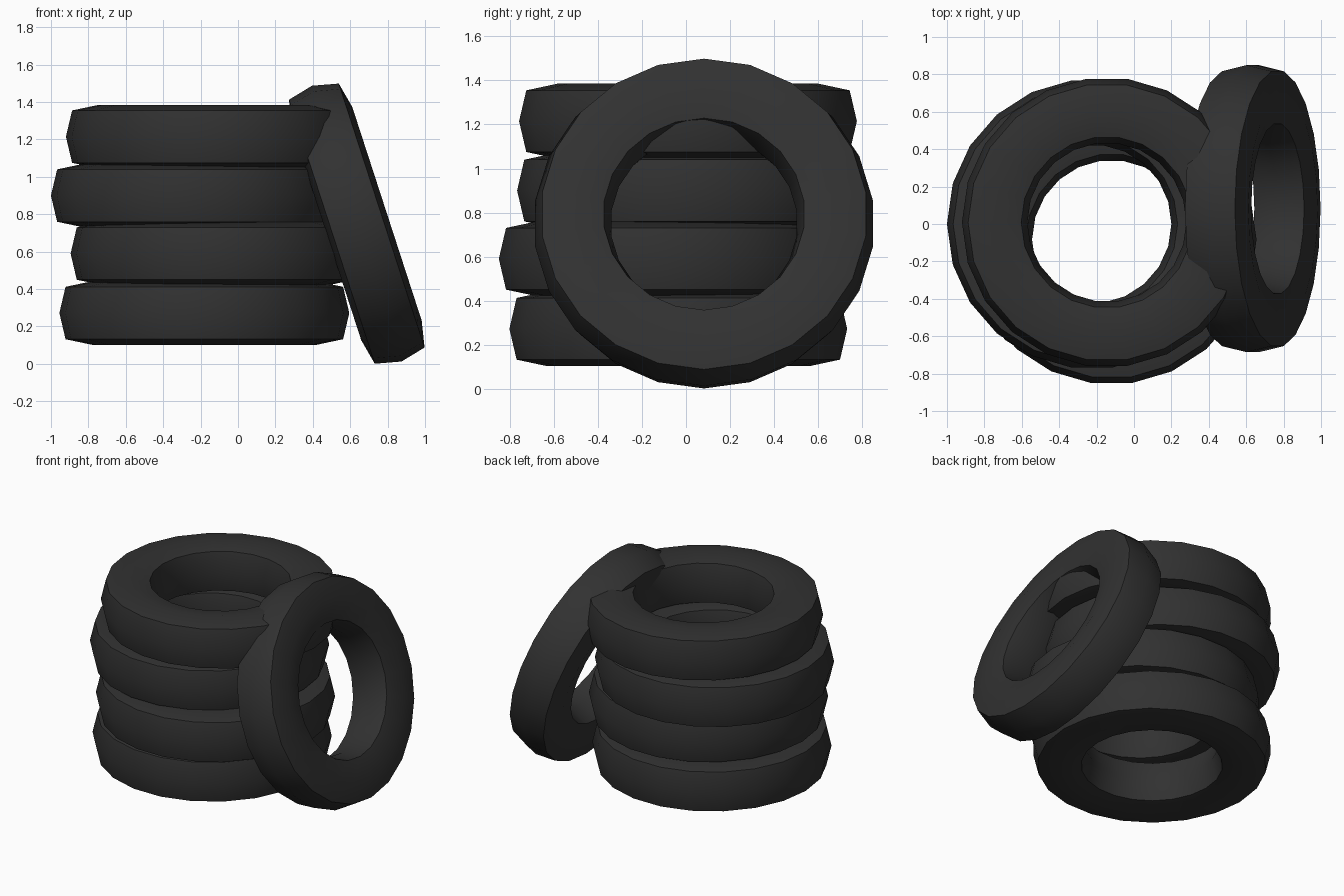
import bpy, bmesh, math

if "Cube" in bpy.data.objects:
    bpy.data.objects.remove(bpy.data.objects["Cube"])

SIDES = 22
# Closed tyre cross-section: (radius, height)
PROFILE = [(0.775, 0), (0.742, 0.14), (0.60, 0.17), (0.458, 0.14),
           (0.425, 0), (0.458, -0.14), (0.60, -0.17), (0.742, -0.14)]

rubber = bpy.data.materials.new("black_rubber")
rubber.diffuse_color = (0.031, 0.031, 0.031, 1)
rubber.use_nodes = True
rubber.node_tree.nodes["Principled BSDF"].inputs["Base Color"].default_value = rubber.diffuse_color


def add_tyre(name, location, tilt=0.0):
    """Sweep the cross-section around the axis, then place the tyre."""
    bm = bmesh.new()
    rings = []
    for i in range(SIDES):
        a = 2 * math.pi * i / SIDES
        rings.append([bm.verts.new((r * math.cos(a), r * math.sin(a), z)) for r, z in PROFILE])
    n = len(PROFILE)
    for i in range(SIDES):
        a, b = rings[i], rings[(i + 1) % SIDES]
        for j in range(n):
            k = (j + 1) % n
            bm.faces.new((a[j], b[j], b[k], a[k]))
    bmesh.ops.recalc_face_normals(bm, faces=bm.faces)
    mesh = bpy.data.meshes.new(name)
    bm.to_mesh(mesh)
    bm.free()
    mesh.materials.append(rubber)
    obj = bpy.data.objects.new(name, mesh)
    bpy.context.collection.objects.link(obj)
    obj.location = location
    obj.rotation_euler = (0, math.radians(tilt), 0)
    # Smooth treads and walls, crisp rims
    bpy.ops.object.select_all(action='DESELECT')
    obj.select_set(True)
    bpy.context.view_layer.objects.active = obj
    bpy.ops.object.shade_smooth_by_angle(angle=math.radians(30))


# Uneven stack of four tyres, bottom to top
stack = [(-0.18, -0.035, 0.272), (-0.12, -0.083, 0.59),
         (-0.225, 0.0, 0.90), (-0.145, 0.009, 1.215)]
for i, place in enumerate(stack):
    add_tyre(f"stacked_tyre_{i + 1}", place)

# Tyre leaning against the right side of the stack
add_tyre("leaning_tyre", (0.635, 0.082, 0.75), tilt=72)
